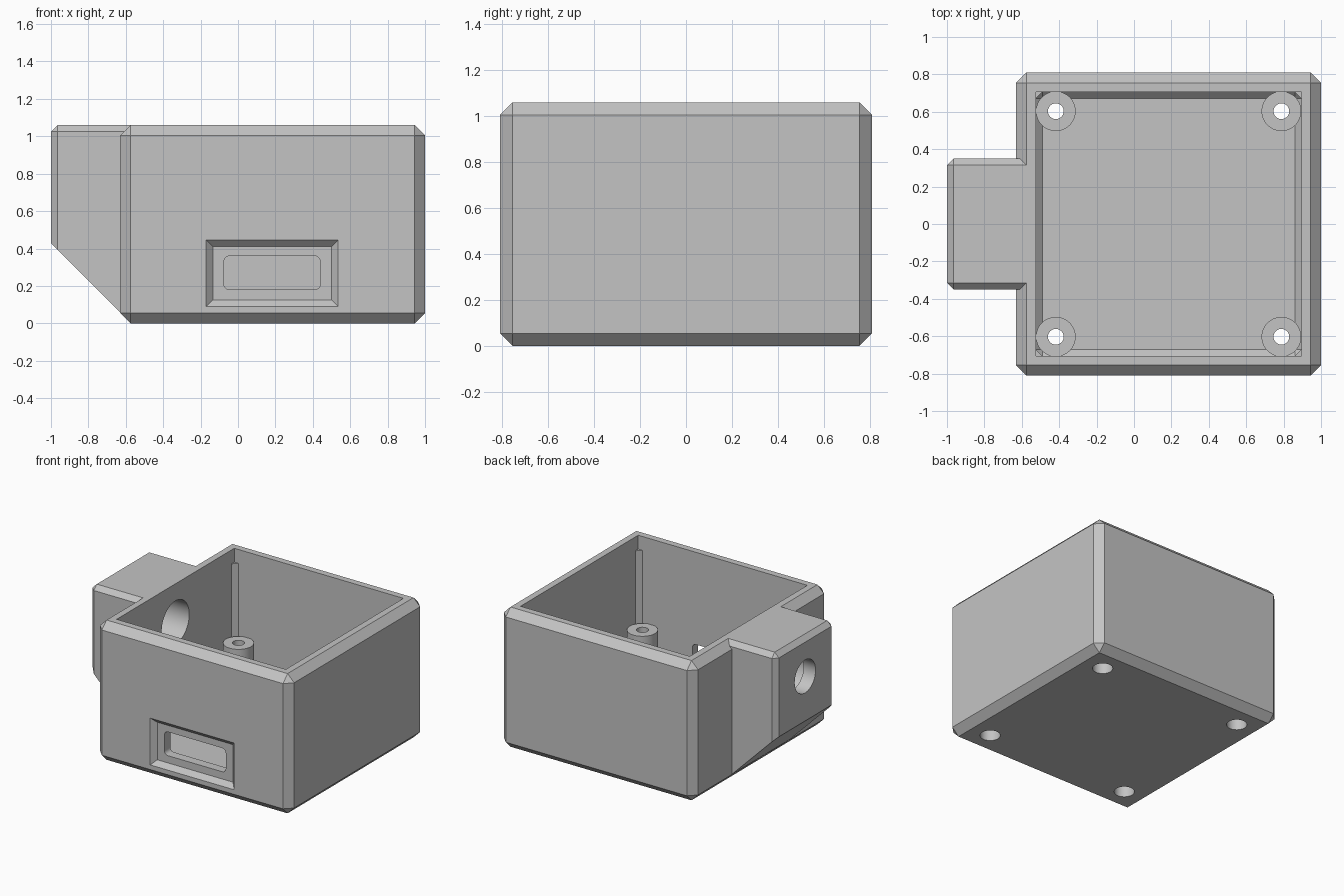
import bpy, bmesh, math
from mathutils import Vector, Matrix

if "Cube" in bpy.data.objects:
    bpy.data.objects.remove(bpy.data.objects["Cube"], do_unlink=True)

grey = bpy.data.materials.new("light_grey_plastic")
grey.use_nodes = True
colour = (0.55, 0.55, 0.55, 1)
grey.diffuse_color = colour
grey.node_tree.nodes["Principled BSDF"].inputs["Base Color"].default_value = colour


def add_object(name, bm):
    bmesh.ops.recalc_face_normals(bm, faces=bm.faces)
    mesh = bpy.data.meshes.new(name)
    bm.to_mesh(mesh)
    bm.free()
    mesh.materials.append(grey)
    obj = bpy.data.objects.new(name, mesh)
    bpy.context.collection.objects.link(obj)
    return obj


def box_mesh(low, high, bevel=0, axis=None, segments=1):
    """Box between two corners; bevels all edges or only those along an axis."""
    low, high = Vector(low), Vector(high)
    bm = bmesh.new()
    bmesh.ops.create_cube(bm, size=1)
    for v in bm.verts:
        v.co = (low + high) / 2 + v.co * (high - low)
    if bevel:
        edges = [e for e in bm.edges if axis is None
                 or abs((e.verts[0].co - e.verts[1].co)[axis]) > 0.001]
        bmesh.ops.bevel(bm, geom=edges, offset=bevel, segments=segments,
                        profile=0.5, affect='EDGES')
    return bm


def cylinder(name, start, length, radius, direction='Z', sides=48):
    bm = bmesh.new()
    turn = Matrix.Rotation(math.pi / 2, 4, 'Y') if direction == 'X' else Matrix()
    bmesh.ops.create_cone(bm, cap_ends=True, segments=sides, radius1=radius,
                          radius2=radius, depth=length,
                          matrix=Matrix.Translation(start) @ turn
                          @ Matrix.Translation((0, 0, length / 2)))
    return add_object(name, bm)


def combine(target, tool, operation):
    mod = target.modifiers.new(operation.lower(), 'BOOLEAN')
    mod.object, mod.operation, mod.solver = tool, operation, 'EXACT'
    bpy.context.view_layer.objects.active = target
    bpy.ops.object.modifier_apply(modifier=mod.name)
    bpy.data.objects.remove(tool, do_unlink=True)


LEFT, RIGHT, HALF, TOP = -0.63, 1.0, 0.81, 1.06
WALL, FLOOR = 0.105, 0.105

# Chamfered outer body
body = add_object("enclosure_body",
                  box_mesh((LEFT, -HALF, 0), (RIGHT, HALF, TOP), 0.055))

# Side housing with a sloping underside
bm = box_mesh((-1, -0.35, 0.02), (-0.2, 0.35, TOP), 0.035)
cut = bmesh.ops.bisect_plane(bm, geom=bm.verts[:] + bm.edges[:] + bm.faces[:],
                             plane_co=(-0.573, 0, 0), plane_no=(-1, 0, -1),
                             clear_outer=True)
bmesh.ops.holes_fill(bm, edges=[g for g in cut["geom_cut"]
                                if isinstance(g, bmesh.types.BMEdge)])
combine(body, add_object("side_housing", bm), 'UNION')

# Open cavity: square mouth above a chamfered chamber
inner_low, inner_high = (LEFT + WALL, -HALF + WALL), (RIGHT - WALL, HALF - WALL)
combine(body, add_object("mouth_cutter", box_mesh(
    (*inner_low, 0.955), (*inner_high, 1.3))), 'DIFFERENCE')
combine(body, add_object("chamber_cutter", box_mesh(
    (*inner_low, FLOOR), (*inner_high, 1.05), 0.035)), 'DIFFERENCE')

# Corner standoffs with screw holes and wider bores underneath
centre_x = (LEFT + RIGHT) / 2
for sx in (-1, 1):
    for sy in (-1, 1):
        x, y = centre_x + sx * 0.603, sy * 0.603
        combine(body, cylinder("standoff", (x, y, 0.05), 0.36, 0.106), 'UNION')
        combine(body, cylinder("screw_cutter", (x, y, -0.1), 0.7, 0.042), 'DIFFERENCE')
        combine(body, cylinder("bore_cutter", (x, y, -0.1), 0.3, 0.07), 'DIFFERENCE')

# Front port: chamfered recess and rounded window
bm = box_mesh((-0.135, -HALF - 0.035, 0.125), (0.5, -HALF + 0.035, 0.41))
for v in bm.verts:
    if v.co.y < -HALF:
        v.co.x += math.copysign(0.07, v.co.x - 0.18)
        v.co.z += math.copysign(0.07, v.co.z - 0.27)
combine(body, add_object("recess_cutter", bm), 'DIFFERENCE')
combine(body, add_object("window_cutter", box_mesh(
    (-0.075, -HALF - 0.1, 0.18), (0.44, -HALF + 0.2, 0.36),
    0.03, axis=1, segments=5)), 'DIFFERENCE')

# Stepped round socket through the side housing
combine(body, cylinder("socket_cutter", (-0.9, 0, 0.765), 0.5, 0.165, 'X', 64), 'DIFFERENCE')
combine(body, cylinder("opening_cutter", (-1.1, 0, 0.765), 0.5, 0.125, 'X', 64), 'DIFFERENCE')

# Smooth the round holes and keep the flat edges sharp
bpy.ops.object.select_all(action='DESELECT')
body.select_set(True)
bpy.context.view_layer.objects.active = body
bpy.ops.object.shade_smooth_by_angle(angle=math.radians(25))
